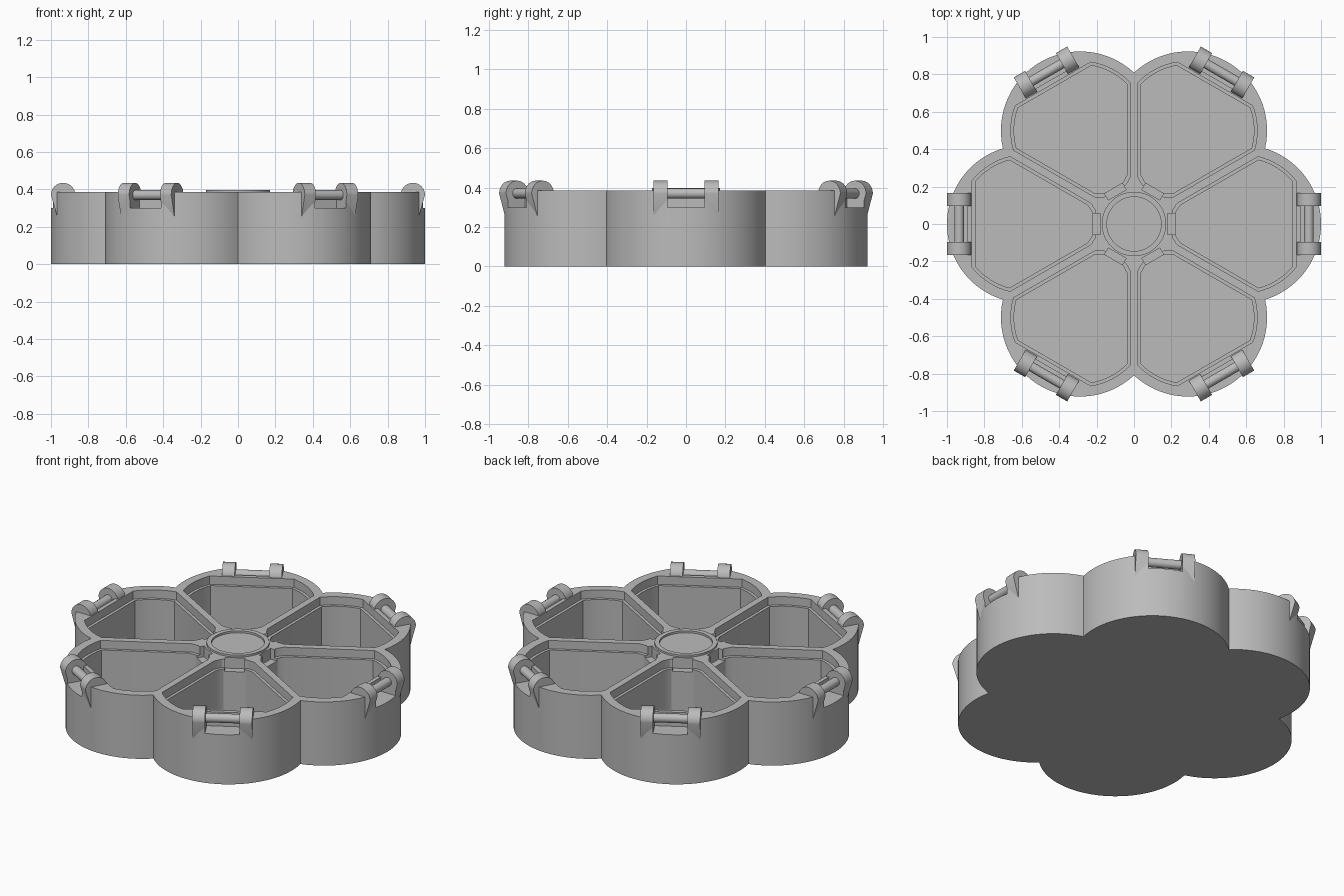
import bpy, bmesh, math
from mathutils import Matrix, Vector

if "Cube" in bpy.data.objects:
    bpy.data.objects.remove(bpy.data.objects["Cube"])

gray = bpy.data.materials.new("plain gray")
gray.use_nodes = True
gray.diffuse_color = (0.5, 0.5, 0.5, 1)
gray.node_tree.nodes["Principled BSDF"].inputs["Base Color"].default_value = (0.5, 0.5, 0.5, 1)

PETALS = 6
STEP = math.tau / PETALS
DIST, RAD = 0.577, 0.423          # petal circle centre distance and radius
RIM, FLOOR, LEDGE = 0.385, 0.03, 0.335


def prism(name, points, low, high, matrix=Matrix()):
    """Extrude a flat outline from low to high along its own z."""
    bm = bmesh.new()
    face = bm.faces.new([bm.verts.new((p[0], p[1], low)) for p in points])
    new = bmesh.ops.extrude_face_region(bm, geom=[face])["geom"]
    verts = [v for v in new if isinstance(v, bmesh.types.BMVert)]
    bmesh.ops.translate(bm, vec=(0, 0, high - low), verts=verts)
    bmesh.ops.transform(bm, matrix=matrix, verts=bm.verts)
    bmesh.ops.recalc_face_normals(bm, faces=bm.faces)
    mesh = bpy.data.meshes.new(name)
    bm.to_mesh(mesh)
    bm.free()
    mesh.materials.append(gray)
    obj = bpy.data.objects.new(name, mesh)
    bpy.context.collection.objects.link(obj)
    return obj


def arc(cx, cy, r, start, end, n):
    return [(cx + r * math.cos(start + (end - start) * i / n),
             cy + r * math.sin(start + (end - start) * i / n)) for i in range(n + 1)]


def box(x0, x1, y):
    return [(x0, -y), (x1, -y), (x1, y), (x0, y)]


def cut(target, cutter):
    cutter.hide_render = True
    mod = target.modifiers.new("cut", "BOOLEAN")
    mod.operation, mod.solver, mod.object = "DIFFERENCE", "EXACT", cutter
    result = bpy.data.meshes.new_from_object(
        target.evaluated_get(bpy.context.evaluated_depsgraph_get()))
    target.modifiers.clear()
    target.data = result
    bpy.data.objects.remove(cutter)


def smooth(obj):
    bpy.ops.object.select_all(action="DESELECT")
    obj.select_set(True)
    bpy.context.view_layer.objects.active = obj
    bpy.ops.object.shade_smooth_by_angle(angle=math.radians(30))


def pocket(inset):
    """Wedge outline with a rounded, flat-ended outer side."""
    gap, r = 0.02 + inset, 0.37 - inset
    near, far = 0.205 + inset, 0.865 - inset
    half = math.pi / PETALS
    # corner where the straight side meets the rounded end
    foot = DIST * math.cos(half)
    off = DIST * math.sin(half) - gap
    along = foot + math.sqrt(r * r - off * off)
    cx = along * math.cos(half) + gap * math.sin(half)
    cy = along * math.sin(half) - gap * math.cos(half)
    a_side = math.atan2(cy, cx - DIST)
    a_flat = math.acos((far - DIST) / r)
    side = lambda x: x * math.tan(half) - gap / math.cos(half)
    upper = arc(DIST, 0, r, a_flat, a_side, 8)
    upper += [(near + 0.025, side(near + 0.025)), (near, side(near) - 0.025)]
    return [(x, -y) for x, y in reversed(upper)] + upper


# Tray body: six overlapping petal arcs
valley = DIST * math.cos(STEP / 2) + math.sqrt(RAD ** 2 - (DIST * math.sin(STEP / 2)) ** 2)
sweep = math.atan2(valley * math.sin(STEP / 2), valley * math.cos(STEP / 2) - DIST)
outline = []
for k in range(PETALS):
    a = k * STEP
    outline += arc(DIST * math.cos(a), DIST * math.sin(a), RAD, a - sweep, a + sweep, 32)[:-1]
tray = prism("petal_tray", outline, 0, RIM)

# Compartments, lid ledges, hinge notches and latch notches
for k in range(PETALS):
    turn = Matrix.Rotation(k * STEP, 4, "Z")
    cut(tray, prism("ledge_cutter", pocket(0), LEDGE, 0.5, turn))
    cut(tray, prism("compartment_cutter", pocket(0.017), FLOOR, 0.5, turn))
    cut(tray, prism("hinge_cutter", box(0.89, 1.1, 0.095), 0.30, 0.5, turn))
    cut(tray, prism("latch_cutter", box(0.18, 0.24, 0.055), 0.32, 0.5, turn))
smooth(tray)

# Central hub with a shallow dished top
hub = prism("center_hub", arc(0, 0, 0.172, 0, math.tau, 64)[:-1], 0.3, 0.397)
cut(hub, prism("dish_cutter", arc(0, 0, 0.145, 0, math.tau, 64)[:-1], 0.382, 0.5))
smooth(hub)

# Hinges: two rounded lugs and a pin on each petal
lug_profile = arc(0.935, 0.37, 0.065, math.pi, 0, 20) + [(0.962, 0.24), (0.9, 0.24), (0.87, 0.3)]
pin_profile = arc(0.935, 0.37, 0.026, 0, math.tau, 24)[:-1]
upright = Matrix.Rotation(math.pi / 2, 4, "X")
for k in range(PETALS):
    turn = Matrix.Rotation(k * STEP, 4, "Z") @ upright
    for side, low in (("left", 0.095), ("right", -0.165)):
        smooth(prism(f"hinge_lug_{side}_{k + 1}", lug_profile, low, low + 0.07, turn))
    smooth(prism(f"hinge_pin_{k + 1}", pin_profile, -0.1, 0.1, turn))
